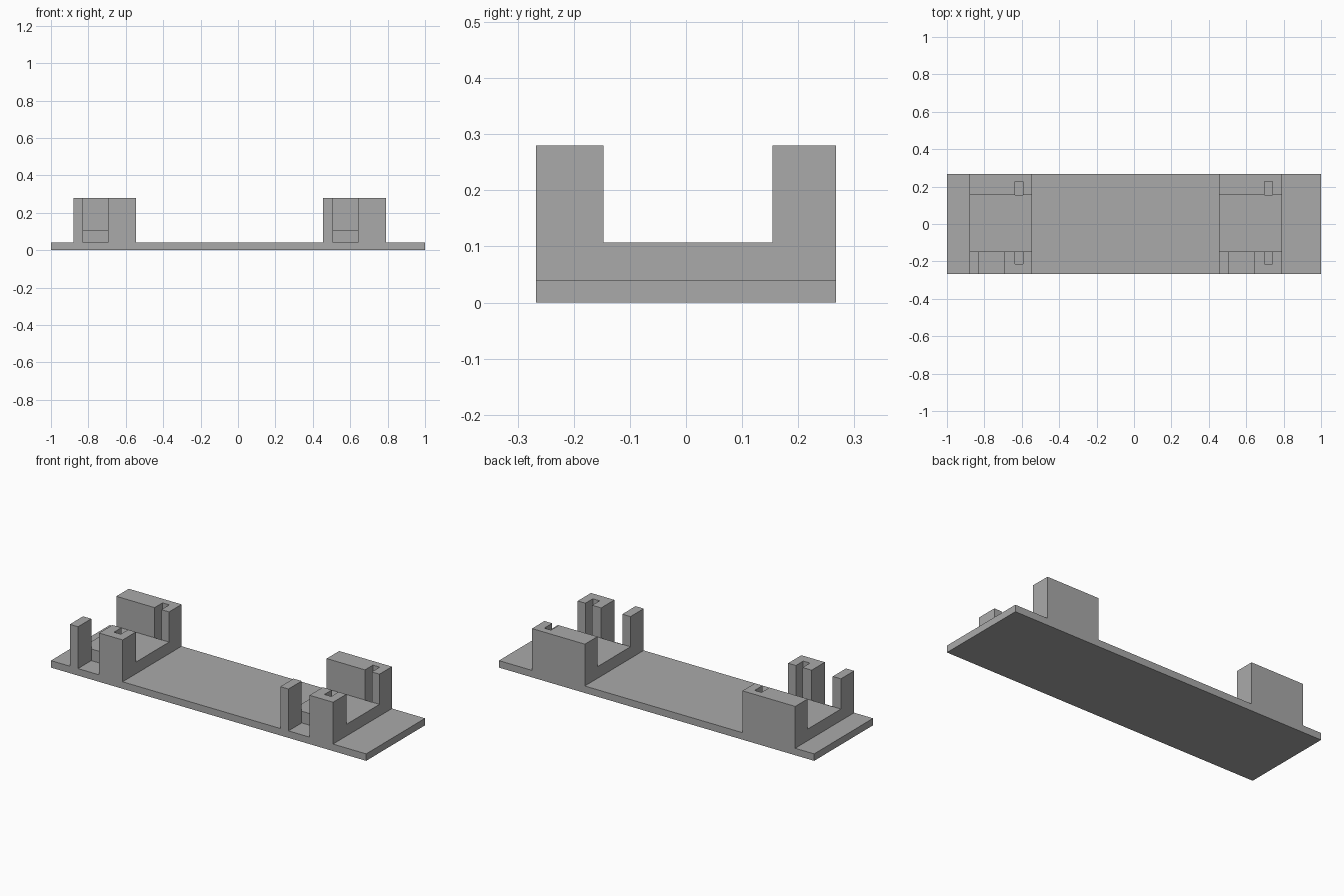
import bpy
import bmesh

cube = bpy.data.objects.get("Cube")
if cube:
    bpy.data.objects.remove(cube, do_unlink=True)

# Single grey material
grey = bpy.data.materials.new("plain grey")
grey.use_nodes = True
colour = (0.4, 0.4, 0.4, 1.0)
grey.diffuse_color = colour
grey.node_tree.nodes["Principled BSDF"].inputs["Base Color"].default_value = colour


def prism(name, outline, bottom, top):
    """Extrude an outline in plan from bottom to top."""
    bm = bmesh.new()
    face = bm.faces.new([bm.verts.new((x, y, bottom)) for x, y in outline])
    extruded = bmesh.ops.extrude_face_region(bm, geom=[face])["geom"]
    moved = [v for v in extruded if isinstance(v, bmesh.types.BMVert)]
    bmesh.ops.translate(bm, verts=moved, vec=(0, 0, top - bottom))
    bmesh.ops.recalc_face_normals(bm, faces=bm.faces)
    mesh = bpy.data.meshes.new(name)
    bm.to_mesh(mesh)
    bm.free()
    mesh.materials.append(grey)
    obj = bpy.data.objects.new(name, mesh)
    bpy.context.collection.objects.link(obj)
    return obj


def rect(x0, x1, y0, y1):
    return [(x0, y0), (x1, y0), (x1, y1), (x0, y1)]


def notched(x0, x1, outer, inner, slot0, slot1, slot_end):
    """Wall outline with a slot cut into its inner side."""
    return [(x0, outer), (x1, outer), (x1, inner), (slot1, inner),
            (slot1, slot_end), (slot0, slot_end), (slot0, inner), (x0, inner)]


HALF_DEPTH = 0.267
PLATE_TOP, SADDLE_TOP, WALL_TOP = 0.04, 0.107, 0.28
FRONT_INNER, BACK_INNER = -0.147, 0.154

# Base plate
prism("base_plate", rect(-1, 1, -HALF_DEPTH, HALF_DEPTH), 0, PLATE_TOP)

# Two identical cradles, each with a saddle, a back wall and a split front wall
for side, x in (("right", -0.88), ("left", 0.455)):
    end = x + 0.335
    slot = (x + 0.243, x + 0.286)
    prism(side + "_saddle", rect(x, end, FRONT_INNER, BACK_INNER),
          PLATE_TOP, SADDLE_TOP)
    prism(side + "_back_wall",
          notched(x, end, HALF_DEPTH, BACK_INNER, *slot, 0.226),
          PLATE_TOP, WALL_TOP)
    prism(side + "_front_post", rect(x, x + 0.052, -HALF_DEPTH, FRONT_INNER),
          PLATE_TOP, WALL_TOP)
    prism(side + "_front_wall",
          notched(x + 0.186, end, -HALF_DEPTH, FRONT_INNER, *slot, -0.214),
          PLATE_TOP, WALL_TOP)
